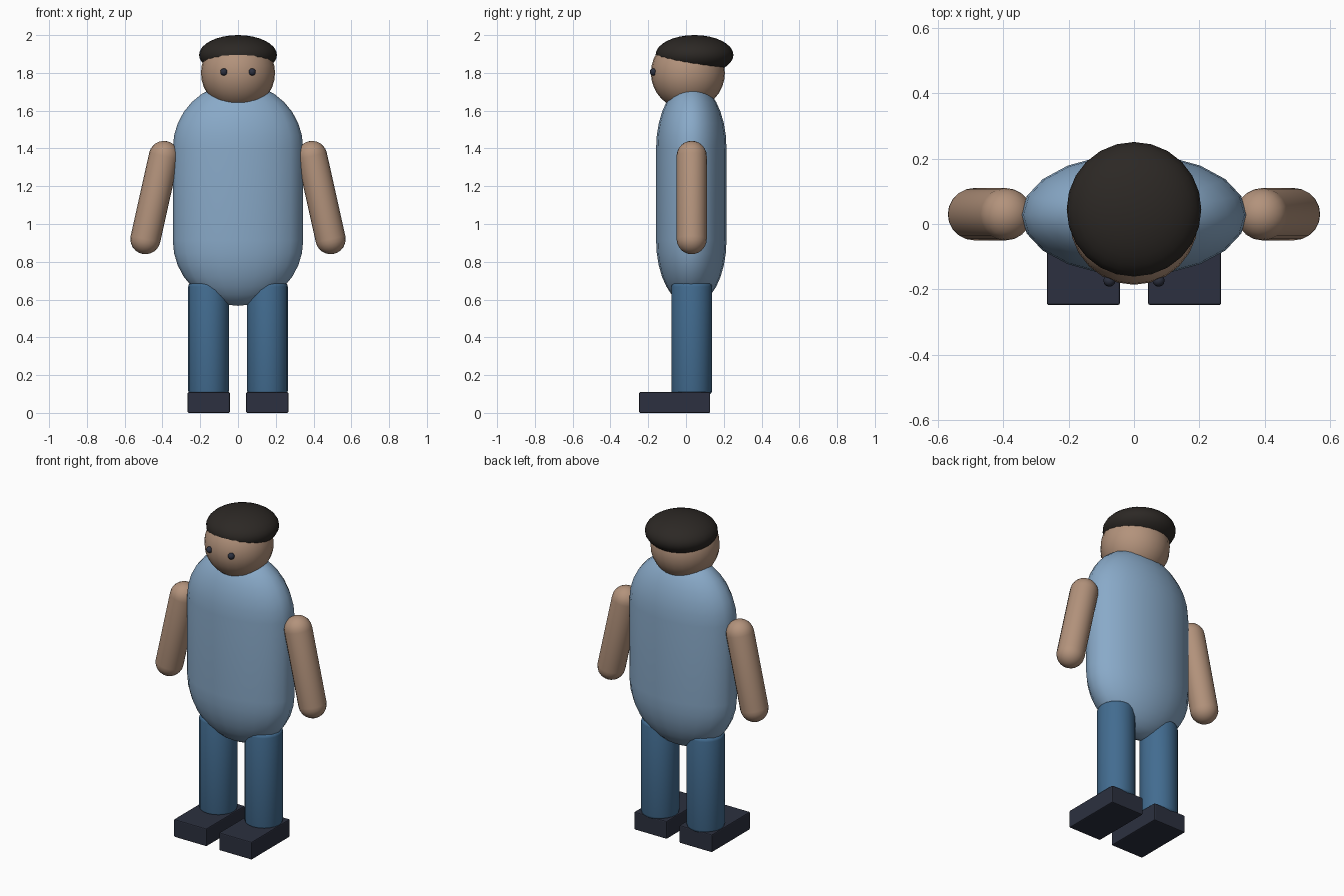
import bpy, bmesh, math
from mathutils import Vector, Matrix

if "Cube" in bpy.data.objects:
    bpy.data.objects.remove(bpy.data.objects["Cube"])


def material(name, rgb):
    m = bpy.data.materials.new(name)
    m.diffuse_color = (*rgb, 1)
    m.use_nodes = True
    m.node_tree.nodes["Principled BSDF"].inputs["Base Color"].default_value = m.diffuse_color
    return m


SKIN = material("skin", (0.45, 0.29, 0.20))
SHIRT = material("shirt", (0.25, 0.40, 0.58))
JEANS = material("jeans", (0.055, 0.15, 0.28))
SHOE = material("shoe", (0.025, 0.03, 0.05))
HAIR = material("hair", (0.025, 0.021, 0.018))


def add(name, bm, mat, smooth=True):
    bmesh.ops.recalc_face_normals(bm, faces=bm.faces)
    mesh = bpy.data.meshes.new(name)
    bm.to_mesh(mesh)
    bm.free()
    mesh.materials.append(mat)
    mesh.polygons.foreach_set("use_smooth", [smooth] * len(mesh.polygons))
    ob = bpy.data.objects.new(name, mesh)
    bpy.context.collection.objects.link(ob)
    return ob


def ellipsoid(name, loc, size, mat, segs=24, rings=16):
    bm = bmesh.new()
    bmesh.ops.create_uvsphere(bm, u_segments=segs, v_segments=rings, radius=1)
    bmesh.ops.transform(bm, verts=bm.verts,
                        matrix=Matrix.Translation(loc) @ Matrix.Diagonal((*size, 1)))
    return add(name, bm, mat)


def lathe(name, profile, mat, matrix, segs=20):
    """Revolve (radius, height) points around z, then place with the matrix."""
    bm = bmesh.new()
    vs = [bm.verts.new((r, 0, z)) for r, z in profile]
    es = [bm.edges.new(p) for p in zip(vs, vs[1:])]
    bmesh.ops.spin(bm, geom=vs + es, cent=(0, 0, 0), axis=(0, 0, 1),
                   angle=2 * math.tau / 2, steps=segs)
    bmesh.ops.remove_doubles(bm, verts=bm.verts, dist=1e-4)
    bmesh.ops.transform(bm, verts=bm.verts, matrix=matrix)
    return add(name, bm, mat)


def rounded(r, length, edge, n):
    """Half outline of an upright bar, centred, with rounded ends."""
    top = [(r - edge + edge * math.cos(a), length / 2 + edge * math.sin(a))
           for a in (i * math.pi / 2 / n for i in range(n + 1))]
    if edge < r:
        top.append((0, length / 2 + edge))
    else:
        top[-1] = (0, length / 2 + edge)
    return [(x, -z) for x, z in reversed(top)] + top


# torso: flattened capsule
lathe("torso", rounded(0.345, 0.49, 0.345, 8), SHIRT,
      Matrix.Translation((0, 0.028, 1.157)) @ Matrix.Diagonal((1, 0.54, 1, 1)))

# head and cap of hair
ellipsoid("head", (0, 0.01, 1.80), (0.196,) * 3, SKIN)
ellipsoid("hair_cap", (0, 0.045, 1.895), (0.206, 0.206, 0.105), HAIR)

for side, tag in ((-1, "left"), (1, "right")):
    # eye
    ellipsoid(f"{tag}_eye", (side * 0.075, -0.173, 1.805), (0.019,) * 3, SHOE, 12, 8)

    # arm: capsule leaning outwards
    low, high = Vector((side * 0.49, 0.03, 0.92)), Vector((side * 0.392, 0.03, 1.36))
    d = high - low
    lathe(f"{tag}_arm", rounded(0.08, d.length, 0.08, 6), SKIN,
          Matrix.Translation((low + high) / 2) @ d.to_track_quat('Z', 'Y').to_matrix().to_4x4())

    # leg: cylinder with softened ends
    lathe(f"{tag}_leg", rounded(0.108, 0.55, 0.02, 3), JEANS,
          Matrix.Translation((side * 0.156, 0.03, 0.393)))

    # shoe: block with a small bevel
    bm = bmesh.new()
    bmesh.ops.create_cube(bm, size=1)
    bmesh.ops.transform(bm, verts=bm.verts,
                        matrix=Matrix.Translation((side * 0.155, -0.06, 0.055))
                        @ Matrix.Diagonal((0.224, 0.376, 0.11, 1)))
    bmesh.ops.bevel(bm, geom=bm.edges[:], offset=0.006, segments=2, profile=0.5,
                    affect='EDGES')
    add(f"{tag}_shoe", bm, SHOE, smooth=False)
